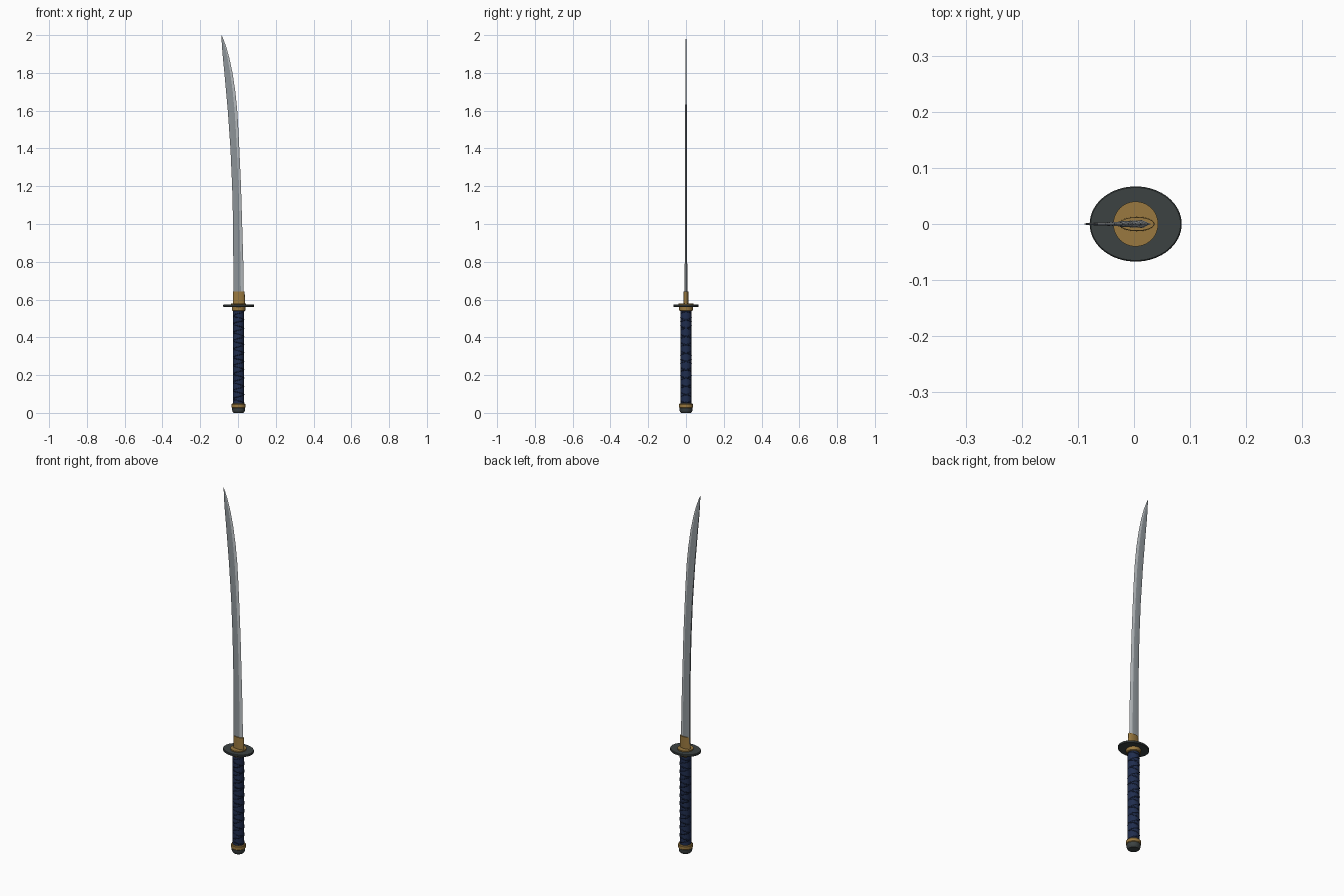
import bpy, bmesh, math

if "Cube" in bpy.data.objects:
    bpy.data.objects.remove(bpy.data.objects["Cube"])

CX = 0.003  # axis of the grip


def material(name, rgb):
    m = bpy.data.materials.new(name)
    m.diffuse_color = (*rgb, 1)
    m.use_nodes = True
    m.node_tree.nodes["Principled BSDF"].inputs["Base Color"].default_value = m.diffuse_color
    return m


STEEL = material("steel", (0.27, 0.30, 0.32))
EDGE = material("polished edge", (0.50, 0.53, 0.55))
GOLD = material("aged gold", (0.32, 0.19, 0.05))
IRON = material("dark iron", (0.045, 0.055, 0.055))
NAVY = material("navy grip", (0.014, 0.026, 0.075))
CORD = material("dark navy cord", (0.010, 0.018, 0.05))


def loft(name, rings, mats, smooth=True, rule=None):
    """Skin a list of closed rings and cap both ends."""
    bm = bmesh.new()
    rows = [[bm.verts.new(p) for p in ring] for ring in rings]
    n = len(rows[0])
    for a, b in zip(rows, rows[1:]):
        for i in range(n):
            j = (i + 1) % n
            f = bm.faces.new((a[i], a[j], b[j], b[i]))
            f.material_index = rule(i) if rule else 0
    bm.faces.new(rows[0][::-1])
    bm.faces.new(rows[-1])
    bmesh.ops.recalc_face_normals(bm, faces=bm.faces)
    me = bpy.data.meshes.new(name)
    bm.to_mesh(me)
    bm.free()
    ob = bpy.data.objects.new(name, me)
    bpy.context.collection.objects.link(ob)
    for m in mats:
        me.materials.append(m)
    if smooth:
        bpy.context.view_layer.objects.active = ob
        ob.select_set(True)
        bpy.ops.object.shade_smooth_by_angle(angle=math.radians(30))
        ob.select_set(False)
    return ob


def turned(name, profile, mat, cx=CX, n=48):
    """Elliptic solid from (rx, ry, z) stations."""
    rings = [[(cx + rx * math.cos(2 * math.pi * i / n),
               ry * math.sin(2 * math.pi * i / n), z) for i in range(n)]
             for rx, ry, z in profile]
    return loft(name, rings, [mat])


# Pommel cap and its ring
turned("pommel_cap", [(0.026, 0.026, 0), (0.031, 0.031, 0.005),
                      (0.034, 0.034, 0.014), (0.034, 0.034, 0.032)], IRON)
turned("pommel_ring", [(0.034, 0.034, 0.026), (0.037, 0.037, 0.029),
                       (0.037, 0.037, 0.045), (0.034, 0.034, 0.049)], GOLD)

# Grip
turned("grip", [(0.029, 0.029, 0.03), (0.029, 0.029, 0.555)], NAVY)

# Crossed cord wraps, barely proud of the grip
for k, direction in enumerate((1, -1)):
    cu = bpy.data.curves.new("cord", "CURVE")
    cu.dimensions = "3D"
    cu.bevel_depth = 0.004
    cu.bevel_resolution = 1
    sp = cu.splines.new("POLY")
    turns, steps = 11, 24
    sp.points.add(turns * steps)
    for i, p in enumerate(sp.points):
        a = direction * 2 * math.pi * i / steps
        z = 0.053 + 0.484 * i / (turns * steps)
        p.co = (CX + 0.0268 * math.cos(a), 0.0268 * math.sin(a), z, 1)
    cu.materials.append(CORD)
    ob = bpy.data.objects.new("cord_wrap_%d" % (k + 1), cu)
    bpy.context.collection.objects.link(ob)

# Collar below the guard, guard, washer above it
turned("grip_collar", [(0.032, 0.032, 0.54), (0.036, 0.036, 0.543),
                       (0.036, 0.036, 0.562)], GOLD)
turned("guard", [(0.080, 0.065, 0.561), (0.082, 0.067, 0.563),
                 (0.082, 0.067, 0.571), (0.080, 0.065, 0.573)], IRON, n=64)
turned("guard_washer", [(0.040, 0.040, 0.572), (0.040, 0.040, 0.579)], GOLD)

# Blade collar
turned("blade_collar", [(0.0315, 0.013, 0.575), (0.0305, 0.012, 0.643)],
       GOLD, cx=0.005)

# Blade: (z, spine x, edge x, half thickness)
stations = [(0.60, -0.025, 0.031, 0.0070), (0.80, -0.025, 0.028, 0.0066),
            (1.00, -0.026, 0.022, 0.0060), (1.20, -0.031, 0.016, 0.0054),
            (1.40, -0.040, 0.007, 0.0048), (1.50, -0.047, 0.002, 0.0045),
            (1.60, -0.054, -0.004, 0.0041), (1.70, -0.063, -0.014, 0.0037),
            (1.80, -0.072, -0.029, 0.0032), (1.88, -0.080, -0.046, 0.0026),
            (1.94, -0.085, -0.063, 0.0020), (1.98, -0.087, -0.078, 0.0013),
            (2.00, -0.088, -0.087, 0.0005)]
rings = []
for z, s, e, t in stations:
    ridge = s + (e - s) * 0.72
    rings.append([(s, -t * 0.7, z), (ridge, -t, z), (e, 0, z),
                  (ridge, t, z), (s, t * 0.7, z)])
loft("blade", rings, [STEEL, EDGE], rule=lambda i: 1 if i in (1, 2) else 0)
